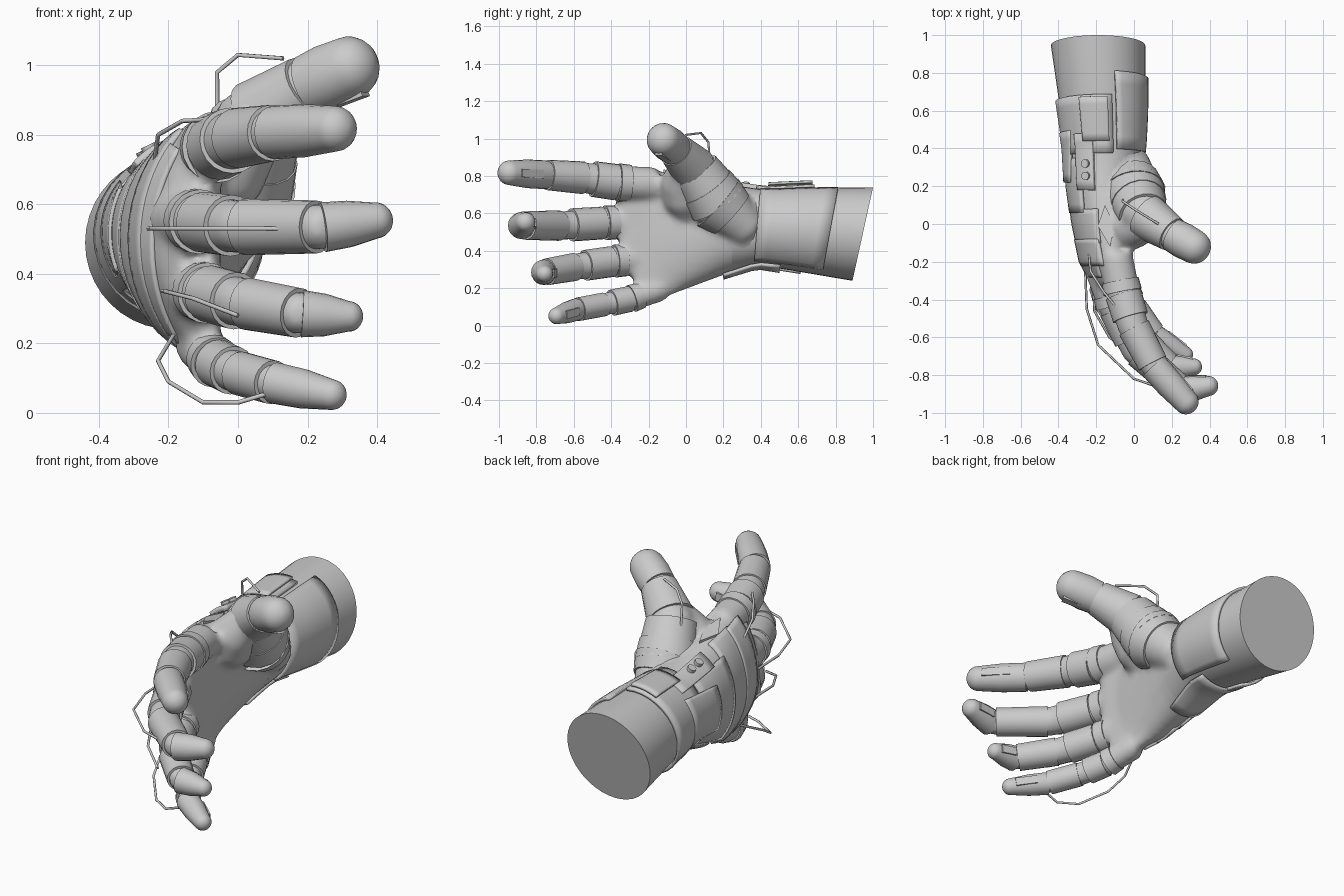
import bpy, bmesh
from math import sin, cos, pi, radians
from mathutils import Vector

cube = bpy.data.objects.get("Cube")
if cube:
    bpy.data.objects.remove(cube)


def make(name, bm, angle=35):
    bmesh.ops.recalc_face_normals(bm, faces=bm.faces)
    mesh = bpy.data.meshes.new(name)
    bm.to_mesh(mesh)
    bm.free()
    obj = bpy.data.objects.new(name, mesh)
    bpy.context.collection.objects.link(obj)
    bpy.ops.object.select_all(action='DESELECT')
    obj.select_set(True)
    bpy.context.view_layer.objects.active = obj
    bpy.ops.object.shade_smooth_by_angle(angle=radians(angle))
    return obj


def loft(bm, rings):
    loops = [[bm.verts.new(p) for p in ring] for ring in rings]
    n = len(loops[0])
    for a, b in zip(loops, loops[1:]):
        for i in range(n):
            j = (i + 1) % n
            bm.faces.new((a[i], a[j], b[j], b[i]))
    bm.faces.new(loops[0][::-1])
    bm.faces.new(loops[-1])


# Arm and palm sections: y, centre x, centre z, half width, half height, arch, tilt
SECTIONS = [
    (-0.37, -0.12, 0.47, 0.04, 0.27, 0.04, 0.0),
    (-0.32, -0.135, 0.47, 0.085, 0.335, 0.05, 0.0),
    (-0.2, -0.165, 0.5, 0.115, 0.335, 0.055, 0.0),
    (0.0, -0.17, 0.5, 0.152, 0.305, 0.03, 0.0),
    (0.2, -0.165, 0.515, 0.184, 0.245, 0.01, 0.0),
    (0.4, -0.155, 0.525, 0.205, 0.2, 0.0, 0.02),
    (0.6, -0.165, 0.515, 0.225, 0.22, 0.0, 0.035),
    (0.945, -0.19, 0.49, 0.25, 0.25, 0.0, 0.055),
]


def surface(y, a, off=0.0):
    for lo, hi in zip(SECTIONS, SECTIONS[1:]):
        if y <= hi[0]:
            break
    f = (y - lo[0]) / (hi[0] - lo[0])
    _, cx, cz, rx, rz, arch, tilt = [p + (q - p) * f for p, q in zip(lo, hi)]
    s, c = sin(a), cos(a)
    pull = 0.13 * s * s if s < 0 and y < 0 else 0
    pull *= min(1, -y / 0.2)
    return Vector((cx + (rx + off) * c + arch * s * s, y + tilt * s + pull, cz + (rz + off) * s))


def ring_at(y, n=40):
    return [surface(y, 2 * pi * i / n) for i in range(n)]


def frame(t):
    side = t.cross(Vector((0, 0, 1))).normalized()
    return side, side.cross(t)


def tube_rings(points, radii, n=20):
    rings = []
    for i, (p, r) in enumerate(zip(points, radii)):
        t = (points[min(i + 1, len(points) - 1)] - points[max(i - 1, 0)]).normalized()
        u, v = frame(t)
        rings.append([p + r * (u * cos(2 * pi * k / n) + v * sin(2 * pi * k / n)) for k in range(n)])
    return rings


# Digit paths: x, y, z, radius from palm to tip
DIGITS = {
    "index": [(-.1, -.16, .755, .1), (-.06, -.36, .765, .1), (-.005, -.54, .79, .09),
              (.11, -.76, .807, .077), (.32, -.99, .82, .066)],
    "middle": [(-.17, -.24, .56, .1), (-.11, -.43, .55, .09), (.01, -.67, .535, .084),
               (.25, -.88, .535, .072), (.445, -.85, .56, .052)],
    "ring": [(-.15, -.2, .36, .095), (-.09, -.38, .345, .085), (.02, -.59, .315, .078),
             (.19, -.76, .285, .068), (.36, -.755, .275, .044)],
    "little": [(-.12, -.13, .2, .075), (-.065, -.29, .145, .072), (.0, -.43, .115, .066),
               (.11, -.59, .085, .06), (.305, -.715, .045, .044)],
    "thumb": [(-.03, .35, .5, .11), (-.0, .17, .66, .165), (.05, .05, .83, .13),
              (.21, -.06, .945, .09), (.39, -.16, 1.025, .09)],
}
paths = {k: ([Vector(p[:3]) for p in d], [p[3] for p in d]) for k, d in DIGITS.items()}

# Forearm
bm = bmesh.new()
loft(bm, [ring_at(y) for y in (0.25, 0.4, 0.5, 0.6, 0.945)])
make("forearm", bm)

# Palm, thumb web and inner digits fused into one skin
bm = bmesh.new()
loft(bm, [ring_at(y) for y in (-.37, -.32, -.26, -.2, -.1, 0, .1, .2, .3, .38)])
web = [Vector(p) for p in ((-.09, .02, .58), (-.05, -.0, .68), (.0, -.02, .77), (.07, -.0, .85))]
loft(bm, tube_rings(web, (.08, .125, .115, .09)))
for pts, rad in paths.values():
    end = pts[3].lerp(pts[4], 0.5)
    loft(bm, tube_rings(pts[:4] + [end], [r * 0.92 for r in rad[:4]] + [rad[4] * 0.8]))
skin = make("hand_skin", bm)
remesh = skin.modifiers.new("fuse", 'REMESH')
remesh.mode = 'VOXEL'
remesh.voxel_size = 0.016
remesh.use_smooth_shade = True
smooth = skin.modifiers.new("soften", 'SMOOTH')
smooth.factor, smooth.iterations = 0.5, 10

# Segmented sleeves and domed fingertips
for name, (pts, rad) in paths.items():
    spans = [(0, .7, 1.0), (1, .08, .75), (2, .05, .9)]
    if name == "thumb":
        spans = [(0, .6, 1.0), (1, .0, .5), (1, .45, 1.0), (2, .1, .95)]
    for k, (i, f0, f1) in enumerate(spans):
        ends = [pts[i].lerp(pts[i + 1], f) for f in (f0, f1)]
        sizes = [rad[i] + (rad[i + 1] - rad[i]) * f for f in (f0, f1)]
        bm = bmesh.new()
        loft(bm, tube_rings(ends, [sizes[0] - .002, sizes[1] + .003]))
        make(f"{name}_sleeve_{k + 1}", bm)
    start, tip = pts[3].lerp(pts[4], -0.03), pts[4]
    axis = (tip - start).normalized()
    r0, r1 = rad[3], rad[4]
    length = (tip - start).length
    dome = length - r1 * 0.95
    stations, sizes = [start, start + axis * dome * 0.5], [r0, (r0 + r1) / 2 + 0.005]
    for k in range(7):
        a = k * pi / 12.5
        stations.append(start + axis * (dome + r1 * 0.95 * sin(a)))
        sizes.append(r1 * cos(a))
    bm = bmesh.new()
    loft(bm, tube_rings(stations, sizes))
    make(f"{name}_tip", bm)
    # Raised strip along the pad of each tip
    u, v = frame(axis)
    pad, across = (-v, u) if name == "thumb" else (-u, v)
    bm = bmesh.new()
    rings = []
    for f, r in ((.25, r0), (.72, r1 + .006)):
        c = start + axis * length * f + pad * (r - .012)
        rings.append([c + across * p * .022 + pad * q * .013 for p, q in ((-1, -1), (1, -1), (1, 1), (-1, 1))])
    loft(bm, rings)
    make(f"{name}_pad_strip", bm)


def plate(name, y0, y1, a0, a1, off, cut=0, thick=0.016):
    """Curved armour panel over the arm; cut narrows its front edge."""
    bm = bmesh.new()
    rows, cols = 6, 16
    grid = []
    for i in range(rows + 1):
        f = i / rows
        lo, hi = a0 + cut * (1 - f), a1 - cut * (1 - f)
        grid.append([bm.verts.new(surface(y0 + (y1 - y0) * f, radians(lo + (hi - lo) * j / cols), off))
                     for j in range(cols + 1)])
    for i in range(rows):
        for j in range(cols):
            bm.faces.new((grid[i][j], grid[i][j + 1], grid[i + 1][j + 1], grid[i + 1][j]))
    obj = make(name, bm)
    solid = obj.modifiers.new("thickness", 'SOLIDIFY')
    solid.thickness, solid.offset = thick, 0


# Forearm and wrist panels
plate("wrist_cuff", .36, .65, 78, 255, .012)
plate("inner_forearm_panel", .38, .77, -55, 72, .008)
plate("lower_wrist_panel", .2, .53, 225, 300, .016, 8)
plate("upper_wrist_panel", .42, .64, 84, 118, .034, 0, .014)
plate("outer_wrist_panel", .22, .48, 140, 215, .016, 10)

# Back of the hand panels
plate("back_panel_rear", .06, .34, 125, 240, .006, 6)
plate("back_panel_middle", -.1, .08, 105, 250, .002, 5)
plate("back_panel_front", -.22, -.08, 112, 245, .005)
plate("knuckle_guard", -.28, -.2, 125, 235, .003)

# Diamond inlay on the thumb side of the hand
bm = bmesh.new()
corners = [(-.12, 92), (-.01, 76), (.1, 92), (-.01, 108)]
loft(bm, [[surface(y, radians(a), off) for y, a in corners] for off in (-.02, .012)])
make("side_diamond", bm)

# Control block with two buttons on the wrist
plate("control_block", .18, .46, 106, 132, .016, 0, .03)
for k, y in enumerate((.25, .31)):
    base = surface(y, radians(116), .032)
    normal = (surface(y, radians(116), .06) - base).normalized()
    bm = bmesh.new()
    loft(bm, tube_rings([base - normal * .015, base + normal * .015], [.022] * 2, 16))
    make(f"control_button_{k + 1}", bm)

# Exposed control cables
CABLES = {
    "thumb": [(-.06, .13, .82), (-.06, .12, .98), (.0, .08, 1.03), (.13, .0, 1.02)],
    "index": [(-.24, -.15, .72), (-.23, -.25, .8), (-.16, -.36, .84), (-.07, -.47, .845)],
    "middle": [(-.26, -.2, .53), (-.25, -.45, .53), (-.19, -.64, .53), (.0, -.82, .53), (.15, -.87, .53)],
    "ring": [(-.22, -.2, .35), (-.21, -.46, .35), (-.13, -.6, .33), (.0, -.7, .28)],
    "little": [(-.17, -.15, .25), (-.23, -.35, .15), (-.2, -.45, .09), (-.1, -.57, .03),
               (0, -.63, .03), (.1, -.62, .06)],
}
for name, points in CABLES.items():
    curve = bpy.data.curves.new(name + "_cable", 'CURVE')
    curve.dimensions = '3D'
    curve.bevel_depth, curve.bevel_resolution = .0065, 1
    curve.use_fill_caps = True
    spline = curve.splines.new('POLY')
    spline.points.add(len(points) - 1)
    for target, p in zip(spline.points, points):
        target.co = (*p, 1)
    bpy.context.collection.objects.link(bpy.data.objects.new(name + "_cable", curve))
